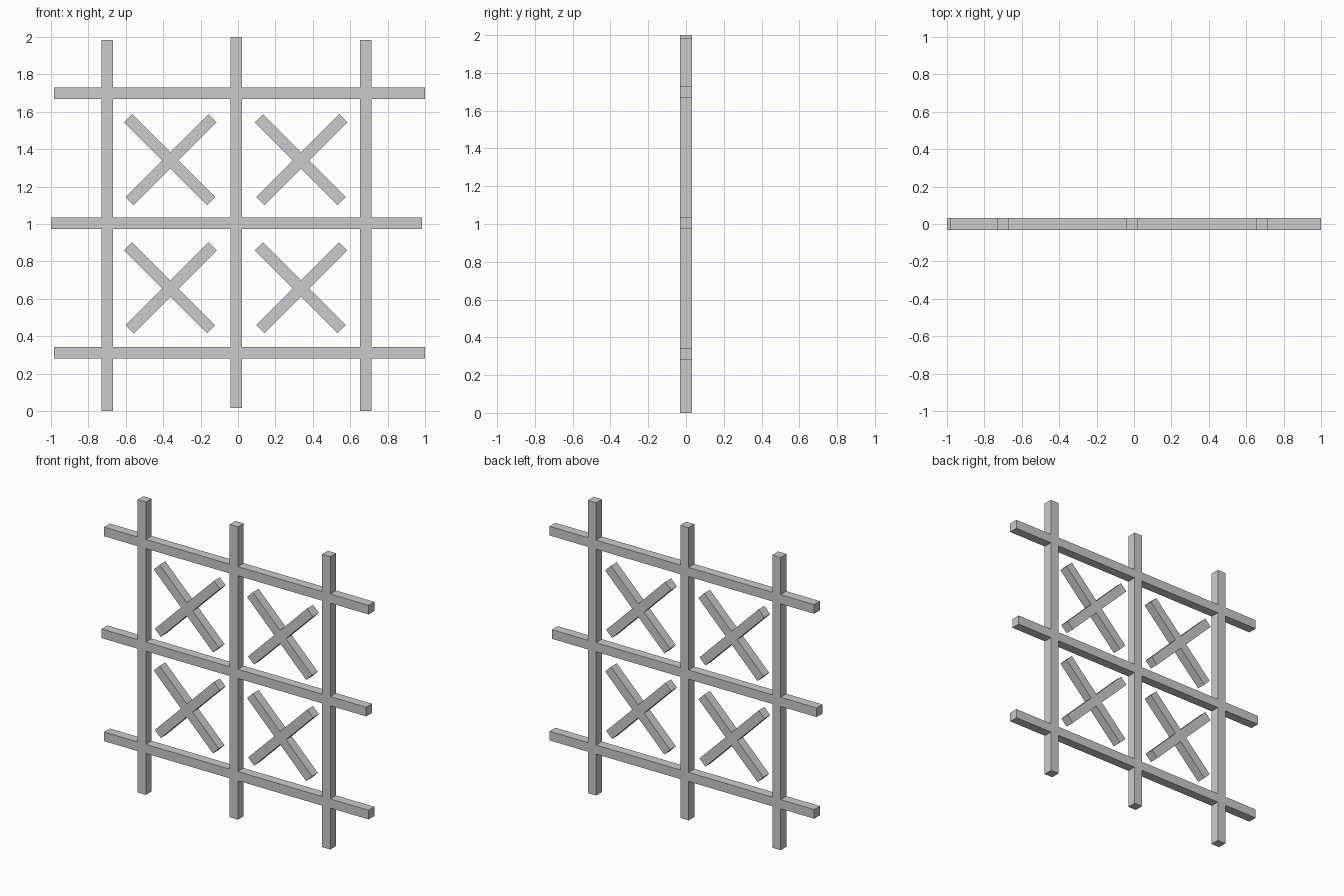
import bpy
from math import radians

if "Cube" in bpy.data.objects:
    bpy.data.objects.remove(bpy.data.objects["Cube"])

T = 0.062  # square bar thickness


def bar(name, x, z, length, angle):
    """Square bar centred at (x, z), tilted in the front plane; 0 = horizontal."""
    bpy.ops.mesh.primitive_cube_add(size=1, location=(x, 0, z))
    ob = bpy.context.object
    ob.name = name
    ob.scale = (length, T, T)
    bpy.ops.object.transform_apply(location=False, rotation=False, scale=True)
    ob.rotation_euler.y = -radians(angle)
    return ob


# Upright bars
for name, x, z in (("left", -0.70, 0.992), ("middle", -0.01, 1.009), ("right", 0.683, 0.992)):
    bar(name + "_upright", x, z, 1.983, 90)

# Horizontal rails
for name, x, z in (("lower", 0.009, 0.312), ("middle", -0.009, 1.005), ("upper", 0.009, 1.70)):
    bar(name + "_rail", x, z, 1.983, 0)

# Diagonal crosses: one pair of slats in each opening
for side, x, dx in (("left", -0.362, 0.004), ("right", 0.337, 0.004)):
    for level, z in (("lower", 0.659), ("upper", 1.344)):
        bar(f"{level}_{side}_rising_slat", x + dx, z, 0.627, 45)
        bar(f"{level}_{side}_falling_slat", x - dx, z, 0.627, -45)
